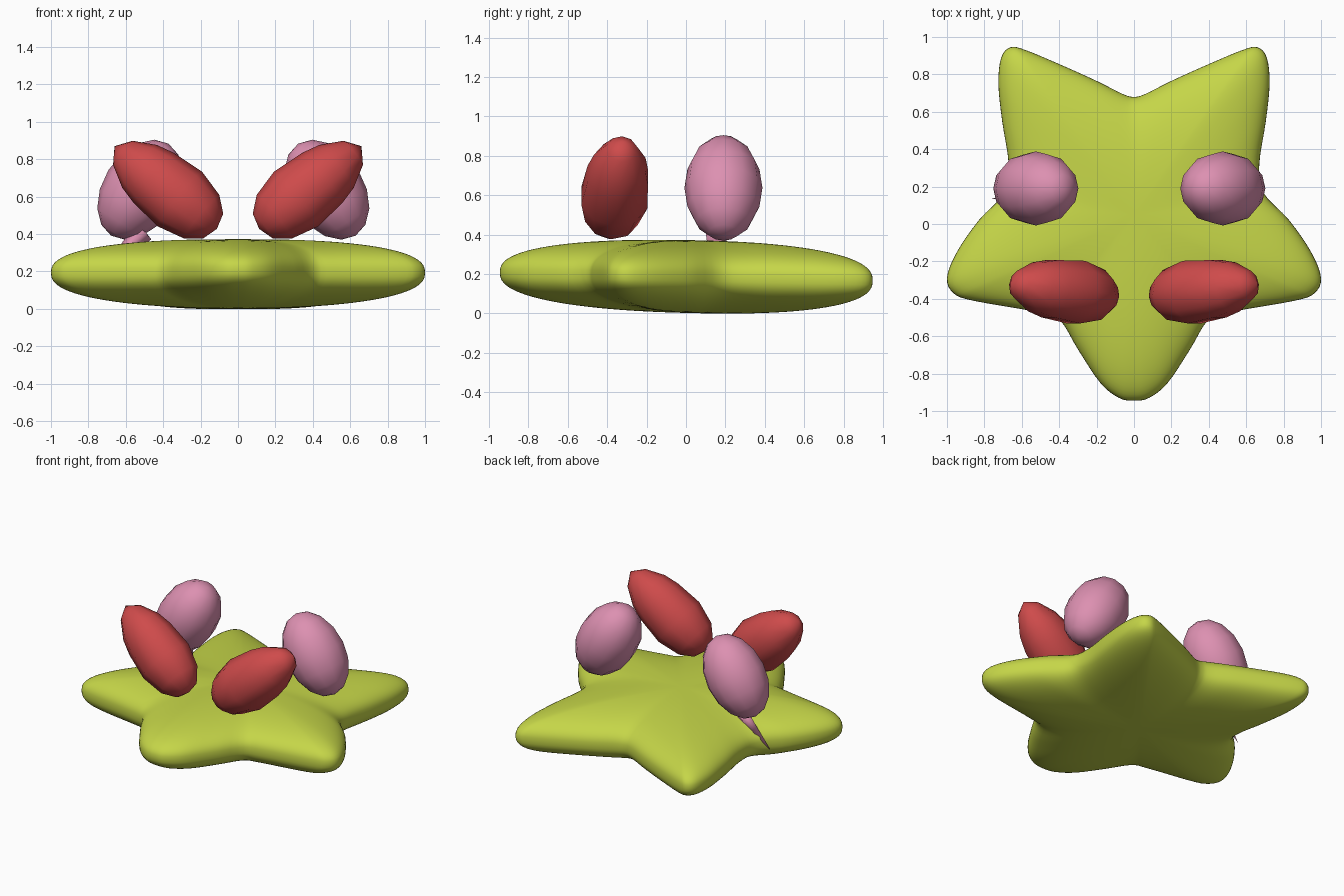
import bpy, bmesh
from math import sin, cos, pi, radians
from mathutils import Vector

cube = bpy.data.objects.get("Cube")
if cube:
    bpy.data.objects.remove(cube, do_unlink=True)


def material(name, rgb):
    mat = bpy.data.materials.new(name)
    mat.use_nodes = True
    mat.diffuse_color = (*rgb, 1)
    bsdf = mat.node_tree.nodes["Principled BSDF"]
    bsdf.inputs["Base Color"].default_value = (*rgb, 1)
    bsdf.inputs["Roughness"].default_value = 0.7
    return mat


lime = material("lime green", (0.56, 0.67, 0.065))
red = material("coral red", (0.62, 0.07, 0.07))
pink = material("soft pink", (0.72, 0.28, 0.44))


def loft(name, start, rings, end, mat):
    """Skin a stack of closed rings, capped by a point at each end."""
    bm = bmesh.new()
    first, last = bm.verts.new(start), bm.verts.new(end)
    loops = [[bm.verts.new(p) for p in ring] for ring in rings]
    count = len(loops[0])
    for i in range(count):
        j = (i + 1) % count
        bm.faces.new((first, loops[0][j], loops[0][i]))
        bm.faces.new((last, loops[-1][i], loops[-1][j]))
        for a, b in zip(loops, loops[1:]):
            bm.faces.new((a[i], a[j], b[j], b[i]))
    bmesh.ops.recalc_face_normals(bm, faces=bm.faces)
    for face in bm.faces:
        face.smooth = True
    mesh = bpy.data.meshes.new(name)
    bm.to_mesh(mesh)
    bm.free()
    mesh.materials.append(mat)
    obj = bpy.data.objects.new(name, mesh)
    bpy.context.collection.objects.link(obj)
    return obj


def smooth_closed(points, steps):
    """Catmull-Rom curve through a closed list of points."""
    out, n = [], len(points)
    for i in range(n):
        a, b, c, d = (points[(i + k) % n] for k in (-1, 0, 1, 2))
        for s in range(steps):
            t = s / steps
            out.append(b + (c - a) * t / 2 + (2 * a - 5 * b + 4 * c - d) * t**2 / 2
                       + (3 * b - a - 3 * c + d) * t**3 / 2)
    return out


# Star body: half outline, mirrored, then shrunk in rings to a domed cushion
half = [Vector(p) for p in (
    (0, .68), (.06, .695), (.2, .765), (.4, .855), (.58, .93), (.66, .945),
    (.71, .89), (.725, .75), (.705, .55), (.67, .32), (.69, .17), (.83, .02),
    (.95, -.155), (1, -.29), (.965, -.37), (.86, -.41), (.52, -.47),
    (.4, -.51), (.3, -.67), (.18, -.85), (.08, -.93), (0, -.945))]
mirrored = [Vector((-p.x, p.y)) for p in reversed(half[1:-1])]
outline = smooth_closed(half + mirrored, 4)
middle = Vector((0, .05))
THICK, LEVELS = .185, 48


def body_point(p, s, side):
    q = middle + (p - middle) * s
    bulge = max(0, 1 - s**2.3) ** .4
    return (q.x, q.y, .187 - .022 * q.y + side * THICK * bulge)


rings = []
for k in range(1, LEVELS):
    s = sin(pi * k / LEVELS)
    side = -1 if k < LEVELS / 2 else 1
    rings.append([body_point(p, s, side) for p in outline])
loft("star_body", body_point(middle, 0, -1), rings,
     body_point(middle, 0, 1), lime)


# Petals: low-sided spindles turned about their own long axis
def spindle(name, centre, axis, profile, depth, mat, sides=10):
    centre, axis = Vector(centre), Vector(axis).normalized()
    across = axis.cross(Vector((0, 1, 0))).normalized()
    deep = axis.cross(across) * depth
    rings = []
    for u, r in profile[1:-1]:
        rings.append([centre + axis * u + (across * cos(a) + deep * sin(a)) * r
                      for a in (2 * pi * i / sides for i in range(sides))])
    return loft(name, centre + axis * profile[0][0], rings,
                centre + axis * profile[-1][0], mat)


leaf = [(-.345, 0), (-.32, .085), (-.24, .15), (-.09, .188), (.09, .172),
        (.19, .147), (.305, .083), (.362, 0)]
egg = [(-.29 * cos(pi * k / 8), .198 * sin(pi * k / 8)) for k in range(9)]
lean = radians(32)
for side, label, pink_x in ((1, "left", .475), (-1, "right", -.525)):
    spindle("front_petal_" + label, (side * .38, -.355, .643),
            (side * .777, .1, .629), leaf, .94, red)
    spindle("back_petal_" + label, (pink_x, .19, .637),
            (-side * sin(lean), 0, cos(lean)), egg, 1, pink, 12)

# Small thorn running from the right back petal out through the body
base, tip = Vector((-.5, .16, .42)), Vector((-.76, .135, .15))
spindle("thorn", base, tip - base,
        [(0, 0), (.01, .06), ((tip - base).length, 0)], 1, pink, 4)
